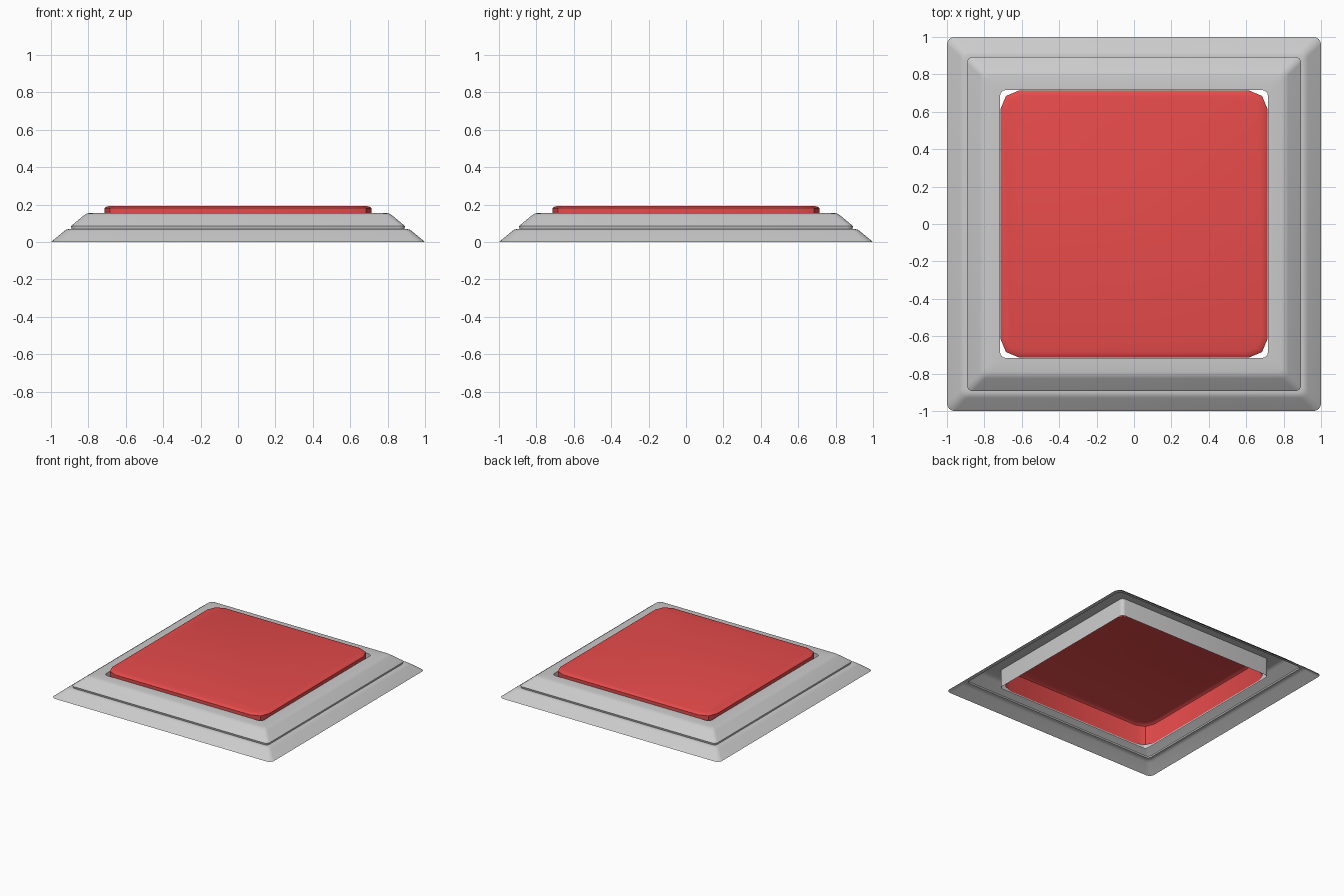
import bpy, bmesh, math

if "Cube" in bpy.data.objects:
    bpy.data.objects.remove(bpy.data.objects["Cube"])


def rounded_square(half, radius, segments):
    """Counter-clockwise outline of a square with rounded corners."""
    points = []
    for corner in range(4):
        mid = math.radians(45 + 90 * corner)
        cx = math.copysign(half - radius, math.cos(mid))
        cy = math.copysign(half - radius, math.sin(mid))
        for i in range(segments + 1):
            a = math.radians(90 * (corner + i / segments))
            points.append((cx + radius * math.cos(a), cy + radius * math.sin(a)))
    return points


def loft(name, profile, segments, cap=False):
    """Skin rounded squares given as (half size, z, corner radius)."""
    bm = bmesh.new()
    rings = [[bm.verts.new((x, y, z)) for x, y in rounded_square(half, r, segments)]
             for half, z, r in profile]
    n = len(rings[0])
    for low, high in zip(rings, rings[1:]):
        for i in range(n):
            j = (i + 1) % n
            bm.faces.new((low[i], low[j], high[j], high[i]))
    if cap:
        bm.faces.new(rings[-1])
    mesh = bpy.data.meshes.new(name)
    bm.to_mesh(mesh)
    bm.free()
    obj = bpy.data.objects.new(name, mesh)
    bpy.context.collection.objects.link(obj)
    bpy.ops.object.select_all(action='DESELECT')
    obj.select_set(True)
    bpy.context.view_layer.objects.active = obj
    bpy.ops.object.shade_smooth_by_angle(angle=math.radians(35))
    return obj


# Hollow stepped bezel, from the outer foot over the top and down the inner wall
loft("bezel", [
    (1.0, 0.0, 0.04),
    (0.93, 0.058, 0.035),
    (0.918, 0.066, 0.035),
    (0.905, 0.07, 0.03),
    (0.89, 0.07, 0.03),
    (0.893, 0.085, 0.03),
    (0.825, 0.142, 0.03),
    (0.81, 0.152, 0.03),
    (0.79, 0.156, 0.03),
    (0.716, 0.156, 0.03),
    (0.716, 0.01, 0.03),
], 4)

# Red push plate, open underneath, with a softened top edge
plate = loft("button_plate", [
    (0.714, 0.02, 0.10),
    (0.714, 0.181, 0.10),
    (0.705, 0.188, 0.095),
    (0.685, 0.194, 0.09),
], 2, cap=True)
red = bpy.data.materials.new("red_plastic")
red.diffuse_color = (0.8, 0.07, 0.07, 1.0)
red.use_nodes = True
red.node_tree.nodes["Principled BSDF"].inputs["Base Color"].default_value = red.diffuse_color
plate.data.materials.append(red)
